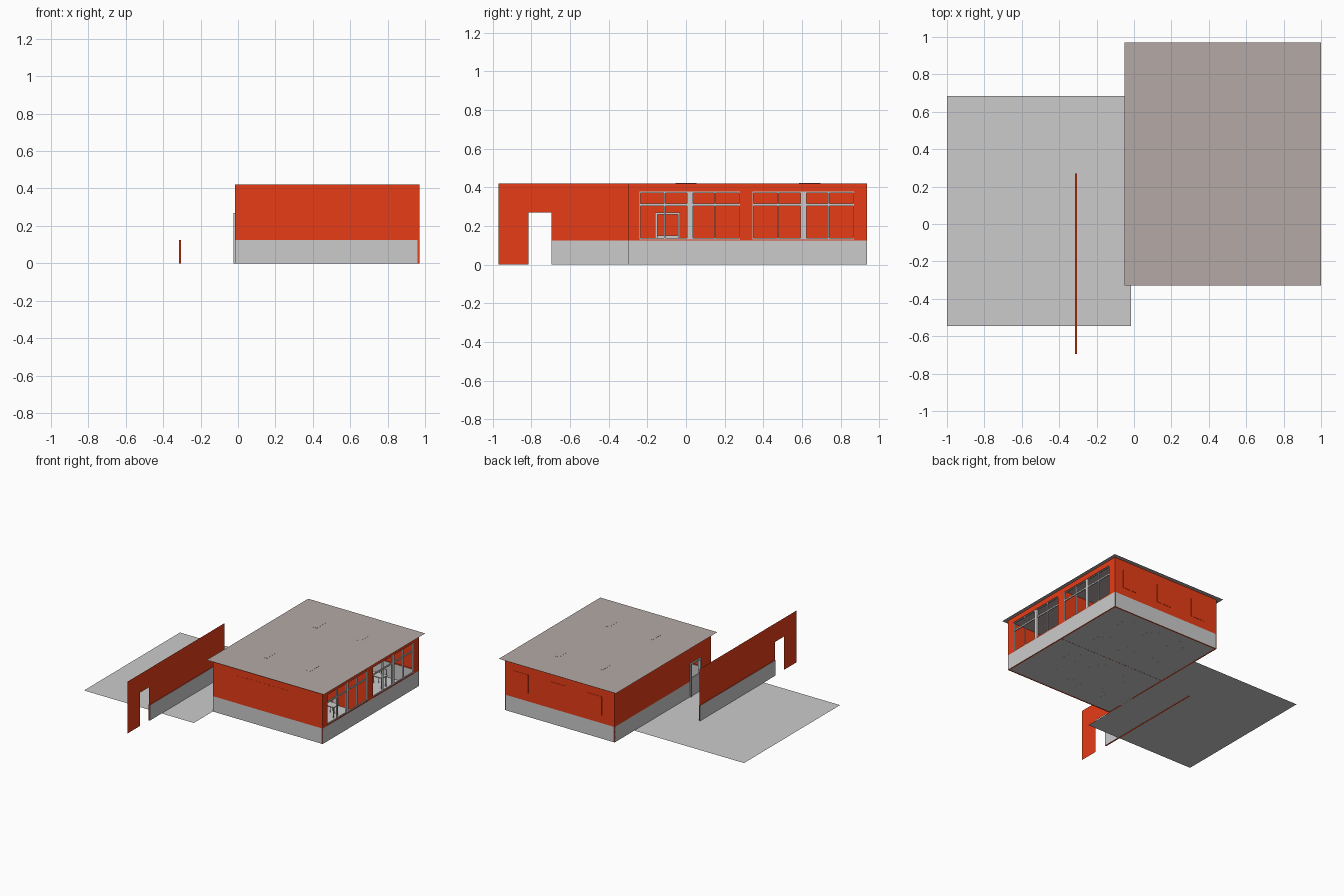
import bpy, bmesh
from mathutils import Vector

if "Cube" in bpy.data.objects:
    bpy.data.objects.remove(bpy.data.objects["Cube"])


def material(name, rgb):
    m = bpy.data.materials.new(name)
    m.diffuse_color = (*rgb, 1)
    m.use_nodes = True
    m.node_tree.nodes["Principled BSDF"].inputs["Base Color"].default_value = m.diffuse_color
    return m


RED = material("red_render", (0.8, 0.045, 0.008))
ROOF = material("roof_brown", (0.46, 0.40, 0.38))

X0, X1, Y0, Y1 = -0.015, 0.97, -0.30, 0.935    # building footprint
BASE, TOP = 0.125, 0.42                        # plinth top, roof level


def finish(name, bm, mats=()):
    me = bpy.data.meshes.new(name)
    bm.to_mesh(me)
    bm.free()
    for m in mats:
        me.materials.append(m)
    ob = bpy.data.objects.new(name, me)
    bpy.context.collection.objects.link(ob)
    return ob


def add_box(bm, lo, hi):
    lo, hi = Vector(lo), Vector(hi)
    verts = bmesh.ops.create_cube(bm, size=1)["verts"]
    bmesh.ops.scale(bm, vec=hi - lo, verts=verts)
    bmesh.ops.translate(bm, vec=(lo + hi) / 2, verts=verts)


def boxes(name, items, mat=None):
    bm = bmesh.new()
    for lo, hi in items:
        add_box(bm, lo, hi)
    return finish(name, bm, [mat] if mat else [])


def sheet(name, axis, pos, rects, mat=None, flip=False):
    """Zero-thickness wall made of (u0, v0, u1, v1) rectangles."""
    bm = bmesh.new()
    for u0, v0, u1, v1 in rects:
        vs = []
        for c in ((u0, v0), (u1, v0), (u1, v1), (u0, v1)):
            p = list(c)
            p.insert(axis, pos)
            vs.append(bm.verts.new(p))
        f = bm.faces.new(vs)
        if flip:
            f.normal_flip()
    bmesh.ops.remove_doubles(bm, verts=bm.verts, dist=1e-5)
    return finish(name, bm, [mat] if mat else [])


def plinth(name, lo, hi, face_axis):
    """Thin base wall: grey broad sides, red ends, top and bottom."""
    bm = bmesh.new()
    add_box(bm, lo, hi)
    bm.normal_update()
    for f in bm.faces:
        f.material_index = 0 if abs(f.normal[face_axis]) > 0.5 else 1
    return finish(name, bm, [material(name + "_grey", (0.8, 0.8, 0.8)), RED])


# ground, floor and overhanging roof
sheet("ground", 2, 0.001, [(-1, -0.545, X0, 0.685)])
sheet("floor", 2, 0.001, [(X0, Y0, X1, Y1)])
sheet("roof", 2, TOP, [(-0.05, -0.33, 1.0, 0.97)], ROOF)

# plinth walls
T = 0.011
D0, D1, DZ = -0.16, -0.03, 0.27                # west doorway
plinth("south_plinth", (X0, Y0, 0), (X1 - T, Y0 + T, BASE), 1)
plinth("north_plinth", (X0, Y1 - T, 0), (X1 - T, Y1, BASE), 1)
plinth("east_plinth", (X1 - T, Y0, 0), (X1, Y1, BASE), 0)
plinth("west_plinth_south", (X0, Y0, 0), (X0 + T, D0, BASE), 0)
plinth("west_plinth_north", (X0, D1, 0), (X0 + T, Y1, BASE), 0)

# upper walls
sheet("south_wall", 1, Y0, [(X0, BASE, X1, TOP)], RED)
sheet("north_wall", 1, Y1, [(X0, BASE, X1, TOP)], RED, True)
sheet("west_wall", 0, X0, [(Y0, BASE, D0, TOP), (D0, DZ, D1, TOP),
                           (D1, BASE, Y1, TOP)], RED, True)
WINDOWS = [(-0.24, 0.28), (0.345, 0.87)]
S, H = 0.13, 0.377                             # sill and head heights
rects = [(Y0, H, Y1, TOP), (Y0, BASE, Y1, S), (Y0, S, WINDOWS[0][0], H),
         (WINDOWS[0][1], S, WINDOWS[1][0], H), (WINDOWS[1][1], S, Y1, H)]
sheet("east_wall", 0, X1, rects, RED)
sheet("room_partition", 1, 0.31, [(X0, 0, X1, TOP)], RED)

# window frames
for i, (a, b) in enumerate(WINDOWS):
    mid = (a + b) / 2
    bars = []
    for y, w in ((a, 0.004), (mid, 0.015), (b, 0.004),
                 ((a + mid) / 2, 0.003), ((b + mid) / 2, 0.003)):
        bars.append(((X1 - 0.014, y - w, S), (X1 - 0.002, y + w, H)))
    for z, h in ((S + 0.004, 0.004), (0.31, 0.006), (H - 0.003, 0.003)):
        bars.append(((X1 - 0.012, a, z - h), (X1 - 0.004, b, z + h)))
    boxes(f"window_frame_{i}", bars)

# door frame with a half-height panel
dx0, dx1 = X0 - 0.01, X0 + 0.012
boxes("door_frame", [((dx0, D0, 0), (dx1, D0 + 0.012, DZ)),
                     ((dx0, D1 - 0.012, 0), (dx1, D1, DZ)),
                     ((dx0, D0, DZ - 0.01), (dx1, D1, DZ))])
boxes("door_panel", [((X0 - 0.003, D0 + 0.012, 0), (X0 + 0.003, D1 - 0.012, 0.15))])

# wall panels and boards
boxes("north_panels", [((x - 0.065, Y1 - 0.006, 0.19), (x + 0.065, Y1 + 0.002, 0.34))
                       for x in (0.165, 0.495, 0.825)], RED)
boxes("south_board", [((0.2, Y0 - 0.001, BASE), (0.69, Y0 + 0.006, 0.35))], RED)

# ceiling lights, flush with the roof
boxes("ceiling_lights", [((x - 0.018, y - 0.055, TOP - 0.02), (x + 0.018, y + 0.055, TOP + 0.001))
                         for x in (0.28, 0.67) for y in (0.0, 0.64)], ROOF)

# free-standing screen wall with a doorway
SX = -0.31
sheet("screen_wall", 0, SX, [(-0.97, 0, -0.815, 0.27), (-0.97, 0.27, -0.815, TOP),
                             (-0.815, 0.27, -0.695, TOP), (-0.695, BASE, 0.27, 0.27),
                             (-0.695, 0.27, 0.27, TOP)], RED)
plinth("screen_plinth", (SX - 0.006, -0.695, 0), (SX + 0.006, 0.27, BASE), 0)


# classroom desks and chairs
def legs(x, y, hx, hy, h, r=0.003):
    return [((x + sx * hx - r, y + sy * hy - r, 0), (x + sx * hx + r, y + sy * hy + r, h))
            for sx in (-1, 1) for sy in (-1, 1)]


n = 0
for room_y in (0.0, 0.62):
    for x in (0.24, 0.48, 0.72):
        for y in (room_y - 0.14, room_y + 0.14):
            boxes(f"desk_{n}", legs(x, y, 0.055, 0.025, 0.085)
                  + [((x - 0.065, y - 0.035, 0.085), (x + 0.065, y + 0.035, 0.092))])
            cy = y + 0.06
            boxes(f"chair_{n}", legs(x, cy, 0.02, 0.018, 0.052, 0.002)
                  + [((x - 0.025, cy - 0.023, 0.052), (x + 0.025, cy + 0.023, 0.057)),
                     ((x - 0.025, cy + 0.018, 0.057), (x + 0.025, cy + 0.023, 0.108))])
            n += 1
